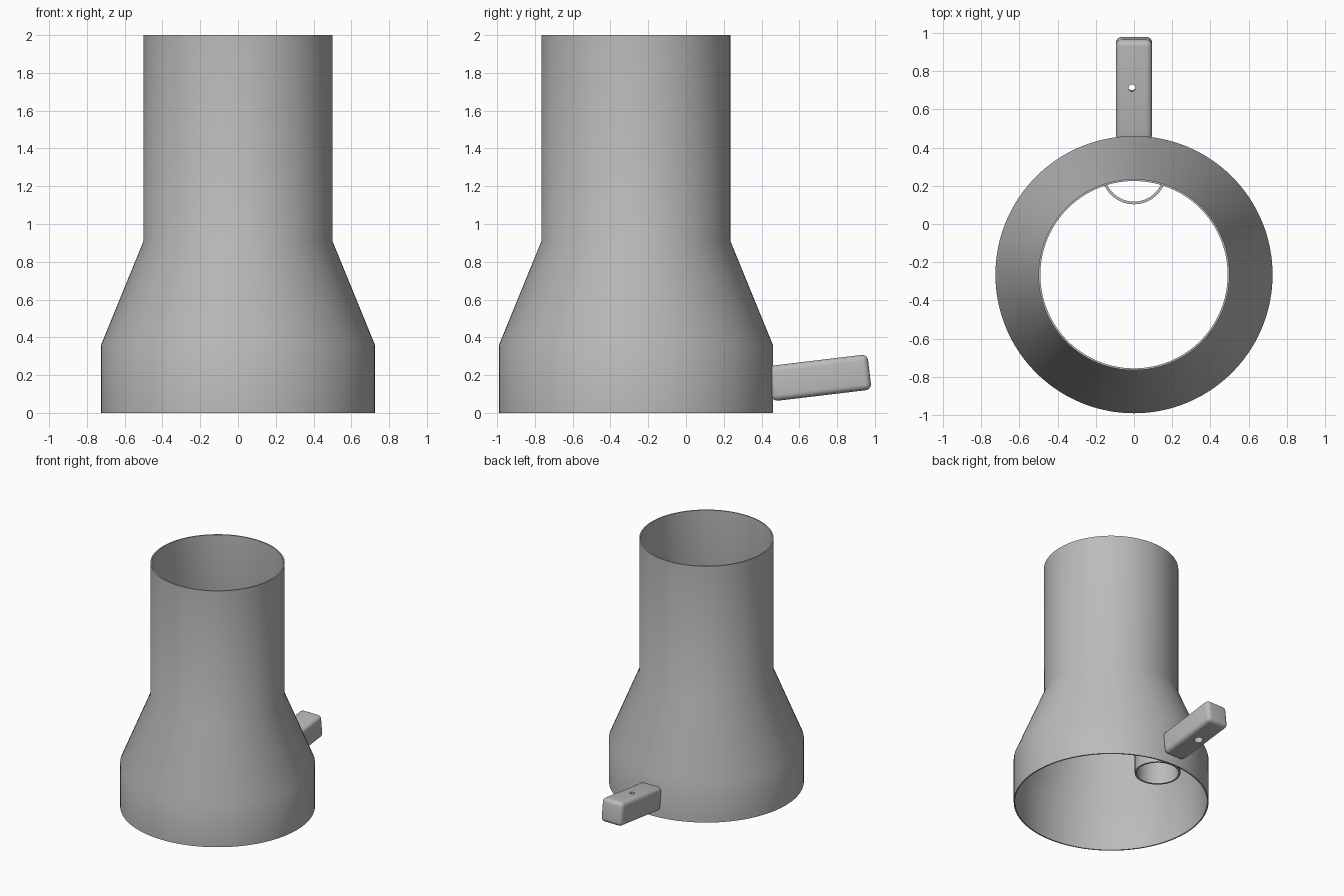
import bpy
import math
from mathutils import Matrix, Vector

default = bpy.data.objects.get("Cube")
if default:
    bpy.data.objects.remove(default, do_unlink=True)

AXIS_Y = -0.265
WALL = 0.01

grey = bpy.data.materials.new("plain grey")
grey.use_nodes = True
colour = (0.5, 0.5, 0.5, 1)
grey.diffuse_color = colour
grey.node_tree.nodes["Principled BSDF"].inputs["Base Color"].default_value = colour


def smooth(obj):
    bpy.ops.object.select_all(action='DESELECT')
    obj.select_set(True)
    bpy.context.view_layer.objects.active = obj
    bpy.ops.object.shade_smooth_by_angle(angle=math.radians(35))


def lathe(name, profile, centre, segments):
    """Revolve a closed (radius, height) profile around a vertical axis."""
    n = len(profile)
    verts, faces = [], []
    for s in range(segments):
        a = 2 * math.pi * s / segments
        verts += [(r * math.cos(a), r * math.sin(a), z) for r, z in profile]
        t = (s + 1) % segments
        for i in range(n):
            j = (i + 1) % n
            faces.append((s * n + i, t * n + i, t * n + j, s * n + j))
    mesh = bpy.data.meshes.new(name)
    mesh.from_pydata(verts, [], faces)
    mesh.materials.append(grey)
    obj = bpy.data.objects.new(name, mesh)
    obj.location = centre
    bpy.context.collection.objects.link(obj)
    smooth(obj)
    return obj


# Thin-walled stepped tube with a flared base
outer = [(0.725, 0), (0.725, 0.36), (0.5, 0.91), (0.5, 2)]
inner = [(r - WALL, z) for r, z in reversed(outer)]
lathe("flared_body", outer + inner, (0, AXIS_Y, 0), 128)

# Small open socket inside the back of the base
lathe("inner_socket", [(0.17, 0.01), (0.17, 0.37), (0.156, 0.37), (0.156, 0.01)],
      (0, 0.273, 0), 64)

# Tilted rounded handle, starting in the back wall
tilt = Matrix.Rotation(math.radians(6.8), 4, 'X')
length, thick = 0.53, 0.188
place = Matrix.Translation((0, 0.46, 0.156)) @ tilt
bpy.ops.mesh.primitive_cube_add(size=1)
handle = bpy.context.object
handle.name = "handle"
handle.data.transform(Matrix.Translation((0, length / 2 - 0.015, 0))
                      @ Matrix.Diagonal((0.19, length, thick, 1)))
handle.data.materials.append(grey)
bevel = handle.modifiers.new("rounding", 'BEVEL')
bevel.width = 0.032
bevel.segments = 5
handle.matrix_world = place

# Tapered hole through the handle, wider underneath
bpy.ops.mesh.primitive_cone_add(vertices=32, radius1=0.034, radius2=0.018, depth=0.2)
cutter = bpy.context.object
cutter.name = "hole_cutter"
cutter.hide_render = True
cutter.matrix_world = place @ Matrix.Translation((-0.01, 0.265, 0))
cut = handle.modifiers.new("hole", 'BOOLEAN')
cut.operation = 'DIFFERENCE'
cut.solver = 'EXACT'
cut.object = cutter

bpy.context.view_layer.objects.active = handle
for name in ("rounding", "hole"):
    bpy.ops.object.modifier_apply(modifier=name)
bpy.data.objects.remove(cutter, do_unlink=True)
smooth(handle)
